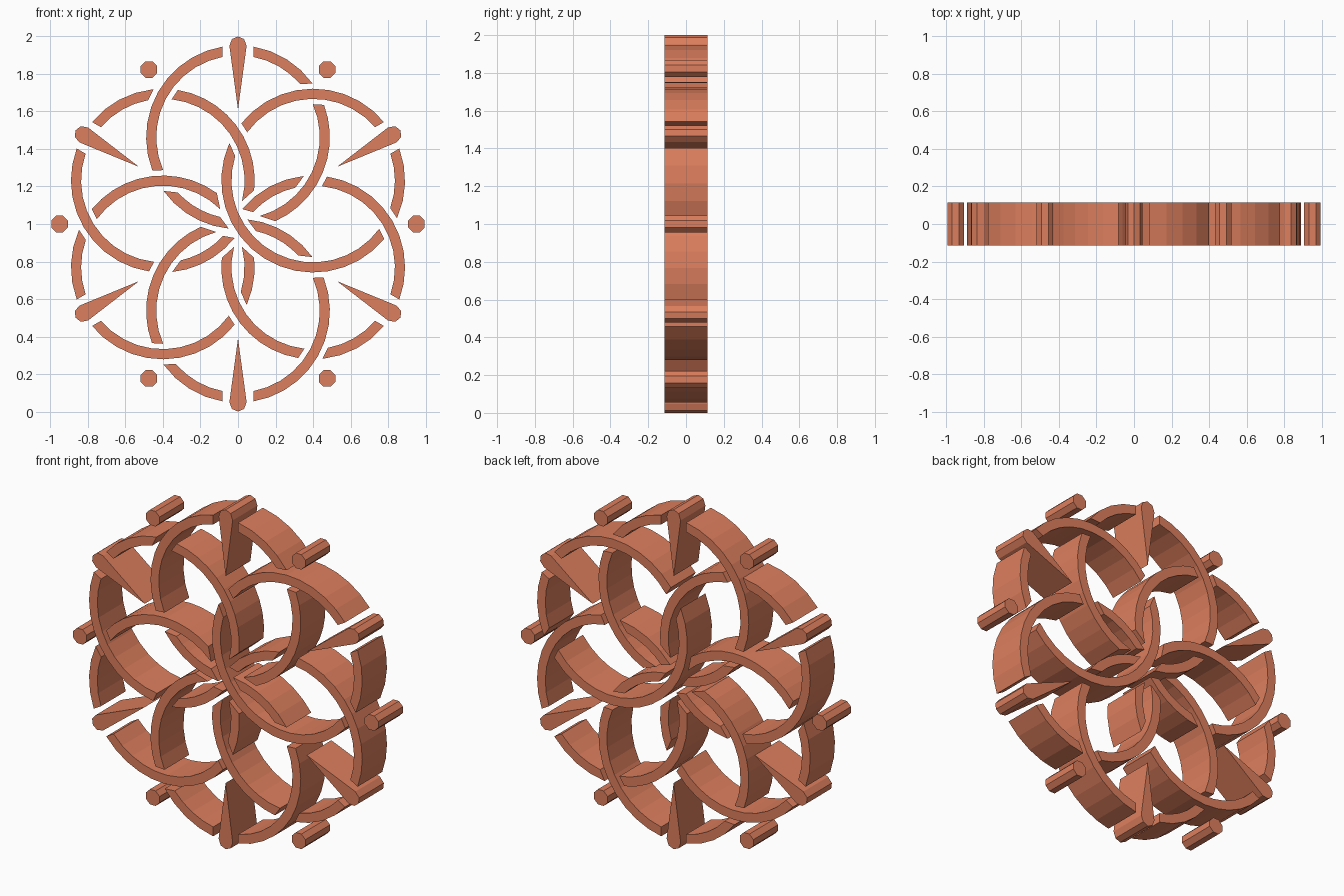
import bpy, bmesh
from math import cos, sin, radians, hypot, pi

if "Cube" in bpy.data.objects:
    bpy.data.objects.remove(bpy.data.objects["Cube"])

R = 0.463          # ring mean radius, also distance of ring centres from the hub
HALF_W = 0.027     # half the band width
GAP = 0.029        # clearance where one band passes under another
DEPTH = 0.115      # half thickness in y
HUB_Z = 1.0
TOP_RING = 30      # the ring that runs unbroken through the hub

mat = bpy.data.materials.new("terracotta")
mat.diffuse_color = (0.72, 0.21, 0.11, 1)
mat.use_nodes = True
mat.node_tree.nodes["Principled BSDF"].inputs["Base Color"].default_value = mat.diffuse_color


def finish(name, bm):
    bmesh.ops.recalc_face_normals(bm, faces=bm.faces)
    me = bpy.data.meshes.new(name)
    bm.to_mesh(me)
    bm.free()
    me.materials.append(mat)
    ob = bpy.data.objects.new(name, me)
    bpy.context.collection.objects.link(ob)


def slab(name, polys):
    """Thick plate from flat polygons (x, z around the hub) sharing edges."""
    bm = bmesh.new()
    for poly in polys:
        bm.faces.new([bm.verts.new((x, -DEPTH, HUB_Z + z)) for x, z in poly])
    bmesh.ops.remove_doubles(bm, verts=bm.verts, dist=1e-5)
    geo = bmesh.ops.extrude_face_region(bm, geom=bm.faces[:], use_keep_orig=True)
    moved = [g for g in geo["geom"] if isinstance(g, bmesh.types.BMVert)]
    bmesh.ops.translate(bm, verts=moved, vec=(0, 2 * DEPTH, 0))
    finish(name, bm)


def polar(r, deg):
    return r * cos(radians(deg)), r * sin(radians(deg))


def ring_point(theta, rho, phi):
    cx, cz = polar(R, theta)
    dx, dz = polar(rho, theta + phi)
    return cx + dx, cz + dz


def band(name, theta, seed, over, wedge=False, skip_hub=False):
    """Part of a ring around the seed angle, trimmed clear of the bands over it."""
    def blocked(rho, phi):
        x, z = ring_point(theta, rho, phi)
        if wedge and cos(radians(phi)) > 0.8 and abs(rho * sin(radians(phi))) < 0.083:
            return True
        if skip_hub and hypot(x, z) < 0.25:
            return False
        for a in over:
            cx, cz = polar(R, a)
            if abs(hypot(x - cx, z - cz) - R) < HALF_W + GAP:
                return True
        return False

    def limit(rho, step):
        phi = seed
        while not blocked(rho, phi) and abs(phi - seed) < 170:
            phi += step
        return phi

    rails = []
    spans = [(r, limit(r, -0.2), limit(r, 0.2)) for r in (R - HALF_W, R + HALF_W)]
    n = max(2, round(max(b - a for _, a, b in spans) / 10))
    for r, a, b in spans:
        rails.append([ring_point(theta, r, a + (b - a) * i / n) for i in range(n + 1)])
    p, q = rails
    slab(name, [(p[i], q[i], q[i + 1], p[i + 1]) for i in range(n)])


# Six interlaced rings
for k in range(6):
    t = 30 + 60 * k
    band(f"ring_{k}_outer_over", t, 60, [t + 120], wedge=True)
    if t == TOP_RING:
        band(f"ring_{k}_through_hub", t, 180, [t + 120, t - 60], skip_hub=True)
    else:
        band(f"ring_{k}_hub_under", t, 150, [t + 120, TOP_RING])
        band(f"ring_{k}_inner_over", t, 240, [t + 180, t - 60])
    band(f"ring_{k}_outer_under", t, 330, [t - 60], wedge=True)

# Teardrop spikes between the petals and dots around the rim
for k in range(6):
    a = 30 + 60 * k
    cx, cz = polar(0.954, a)
    cap = [polar(0.046, a + d) for d in (-95, -45, 0, 45, 95)]
    slab(f"spike_{k}", [[polar(0.61, a)] + [(cx + x, cz + z) for x, z in cap]])

    cx, cz = polar(0.951, a + 30)
    dot = [polar(0.048, 22.5 + 45 * i) for i in range(8)]
    slab(f"rim_dot_{k}", [[(cx + x, cz + z) for x, z in dot]])
